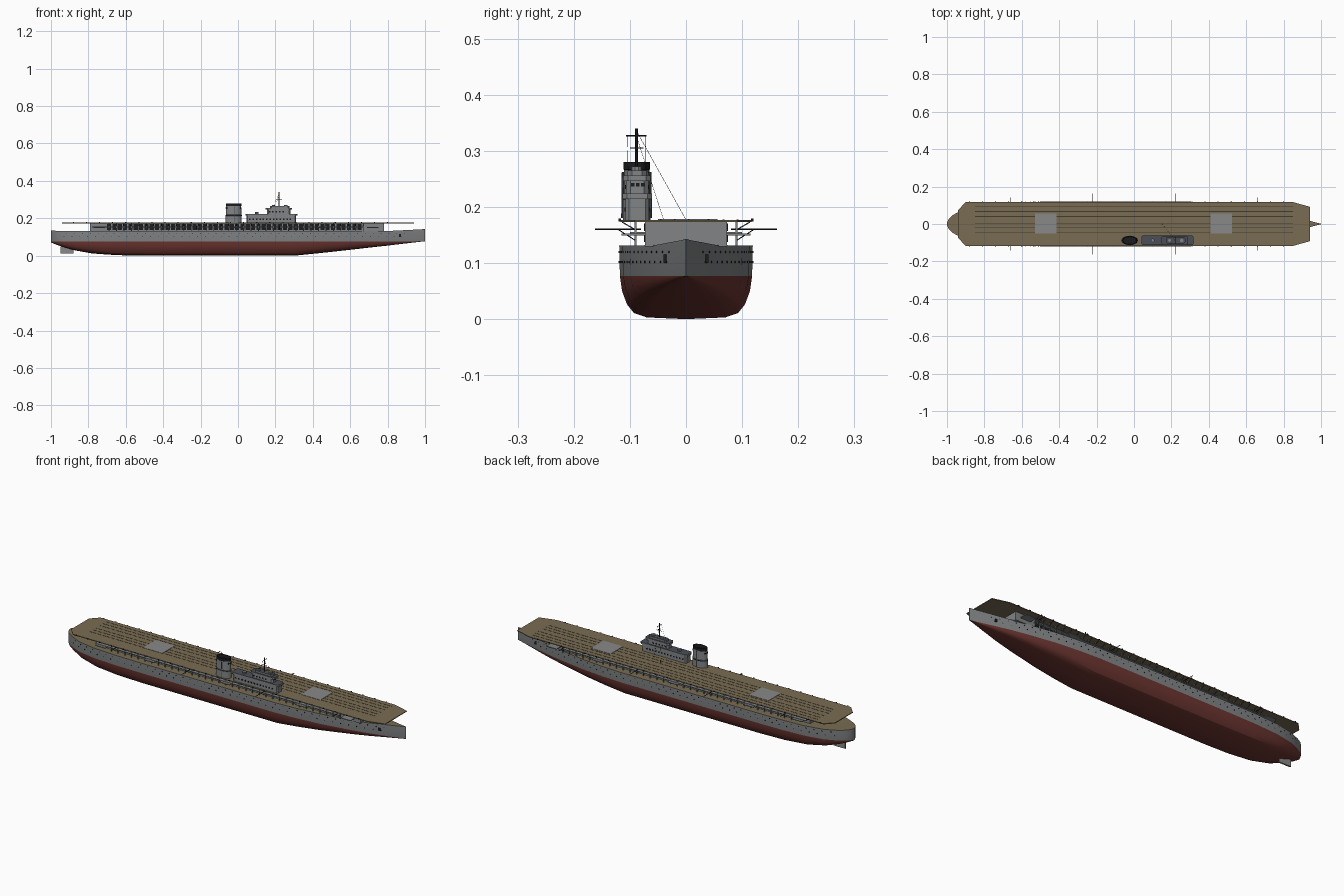
import bpy, bmesh, math
from mathutils import Vector, Matrix

if "Cube" in bpy.data.objects:
    bpy.data.objects.remove(bpy.data.objects["Cube"])


def mat(name, r, g, b):
    m = bpy.data.materials.new(name)
    m.diffuse_color = (r, g, b, 1)
    m.use_nodes = True
    m.node_tree.nodes["Principled BSDF"].inputs["Base Color"].default_value = m.diffuse_color
    return m


GREY = mat("hull grey", 0.22, 0.23, 0.235)
RED = mat("bottom red", 0.15, 0.036, 0.03)
TAN = mat("deck tan", 0.19, 0.15, 0.085)
SLATE = mat("island deck slate", 0.07, 0.08, 0.095)
BLACK = mat("black", 0.012, 0.012, 0.014)
DARK = mat("deck line brown", 0.05, 0.042, 0.03)
LIFT = mat("lift grey", 0.25, 0.25, 0.25)


def finish(name, bm, mats, smooth=False):
    bmesh.ops.recalc_face_normals(bm, faces=bm.faces)
    me = bpy.data.meshes.new(name)
    bm.to_mesh(me)
    bm.free()
    for m in mats:
        me.materials.append(m)
    ob = bpy.data.objects.new(name, me)
    bpy.context.collection.objects.link(ob)
    if smooth:
        bpy.context.view_layer.objects.active = ob
        ob.select_set(True)
        bpy.ops.object.shade_smooth_by_angle(angle=math.radians(30))
        ob.select_set(False)
    return ob


def boxes(name, items, m, top=None):
    """One object from boxes (x0, x1, y0, y1, z0, z1); optional colour on top faces."""
    bm = bmesh.new()
    for x0, x1, y0, y1, z0, z1 in items:
        M = Matrix.Translation(((x0 + x1) / 2, (y0 + y1) / 2, (z0 + z1) / 2)) @ \
            Matrix.Diagonal((x1 - x0, y1 - y0, z1 - z0, 1))
        bmesh.ops.create_cube(bm, size=1, matrix=M)
    if top:
        bm.normal_update()
        for f in bm.faces:
            f.material_index = int(f.normal.z > 0.9)
    return finish(name, bm, [m, top] if top else [m])


def rods(name, items, m, seg=5):
    """One object from rods (start, end, radius)."""
    bm = bmesh.new()
    for p, q, r in items:
        p, q = Vector(p), Vector(q)
        d = q - p
        M = Matrix.Translation((p + q) / 2) @ d.to_track_quat('Z', 'Y').to_matrix().to_4x4()
        bmesh.ops.create_cone(bm, cap_ends=True, segments=seg, radius1=r, radius2=r,
                              depth=d.length, matrix=M)
    return finish(name, bm, [m])


def prism(name, outline, z0, z1, mats, rule=None):
    bm = bmesh.new()
    lo = [bm.verts.new((x, y, z0)) for x, y in outline]
    hi = [bm.verts.new((x, y, z1)) for x, y in outline]
    n = len(outline)
    bm.faces.new(lo)
    t = bm.faces.new(hi)
    for i in range(n):
        bm.faces.new((lo[i], lo[(i + 1) % n], hi[(i + 1) % n], hi[i]))
    if len(mats) > 1:
        t.material_index = 1
    return finish(name, bm, mats)


# hull: stations of (x, half width, keel height, deck height)
WL = 0.077
ST = [(-1, .008, .07, .134), (-.988, .03, .066, .134), (-.968, .048, .058, .133), (-.94, .064, .048, .132),
      (-.88, .09, .03, .131), (-.78, .109, .012, .131), (-.65, .117, .003, .131), (-.5, .119, 0, .131),
      (.3, .119, 0, .131), (.42, .113, .012, .131), (.55, .1, .026, .131), (.7, .075, .043, .131),
      (.8, .054, .054, .132), (.9, .028, .066, .137), (.98, .006, .075, .141), (1, .001, .0765, .143)]
SEC = [(0, 0), (.07 / .119, .003), (.093 / .119, .011), (.105 / .119, .026), (.114 / .119, .05), (.99, WL), (1, None)]


def half_width(x):
    for a, b in zip(ST, ST[1:]):
        if a[0] <= x <= b[0]:
            return a[1] + (b[1] - a[1]) * (x - a[0]) / (b[0] - a[0])


bm = bmesh.new()
rings = []
for x, w, k, top in ST:
    half = [(w * s, top if z is None else k + z * (WL - k) / WL) for s, z in SEC]
    pts = [(-y, z) for y, z in reversed(half)] + half[1:]
    rings.append([bm.verts.new((x, y, z)) for y, z in pts])
n = len(rings[0])
for a, b in zip(rings, rings[1:]):
    for i in range(n):
        f = bm.faces.new((a[i], b[i], b[(i + 1) % n], a[(i + 1) % n]))
        f.material_index = 2 if i == n - 1 else (0 if i in (0, n - 2) else 1)
for r in (rings[0], rings[-1]):
    bm.faces.new(r)
finish("hull", bm, [GREY, RED, TAN], True)

# portholes in two rows, and anchors
ports = []
for row, z in enumerate((.102, .12)):
    for i in range(44):
        x = -.93 + i * .042 + row * .015
        for s in (-1, 1):
            y = s * half_width(x)
            ports.append((x - .002, x + .002, y - .0012, y + .0012, z - .0018, z + .0018))
boxes("portholes", ports, BLACK)
boxes("anchors", [(.862, .872, s * .036 - .004, s * .036 + .004, .1, .115) for s in (-1, 1)], BLACK)
boxes("rudder", [(-.95, -.88, -.004, .004, .012, .05)], LIFT)

# hangar under the flight deck
boxes("hangar", [(-.79, .78, -.073, .073, .129, .174)], GREY)

# side galleries: dark openings, walkway, columns, braces
open_, walk, cols, brace = [], [], [], []
for s in (-1, 1):
    for z0, z1 in ((.137, .15), (.157, .17)):
        for i in range(48):
            x = -.7 + i * .0285
            a, b = sorted((s * .072, s * .075))
            open_.append((x, x + .022, a, b, z0, z1))
    a, b = sorted((s * .073, s * .1))
    walk += [(-.78, .67, a, b, .152, .155)]
    for i in range(37):
        x = -.77 + i * .04
        if abs(x) < .72:
            cols.append((x - .002, x + .002, s * .09 - .002, s * .09 + .002, .13, .174))
            brace.append(((x, s * .088, .158), (x, s * .114, .173), .001))
boxes("hangar_openings", open_, BLACK)
boxes("gallery_walkway", walk, GREY)
boxes("gallery_columns", cols, GREY)
rods("deck_braces", brace, SLATE, 4)

# gun platforms outside the gallery
plat = []
for x in (-.74, -.45, .0, .45, .72):
    for s in (-1, 1):
        a, b = sorted((s * .073, s * .115))
        plat.append((x - .03, x + .03, a, b, .149, .153))
boxes("gun_platforms", plat, GREY)

# flight deck with clipped corners
e = [(-.94, .075), (-.9, .117), (.85, .117), (.94, .092)]
prism("flight_deck", e + [(x, -y) for x, y in reversed(e)], .173, .177, [TAN])
boxes("deck_lines", [(-.85, .85, y - .0016, y + .0016, .1765, .1776)
                     for y in (-.045, -.02, .005, .04, .067, .092)], DARK)
boxes("lifts", [(-.53, -.415, -.05, .056, .17, .1785), (.41, .525, -.05, .056, .17, .1785)], LIFT)
boxes("deck_edge_fittings", [(-.88 + i * .07 - .003, -.88 + i * .07 + .003, s * .118 - .002, s * .118 + .002, .174, .179)
                             for i in range(25) for s in (-1, 1)], BLACK)

# folding side booms
boom = []
for x, y in ((-.66, .142), (-.22, .162), (.22, .162), (.66, .142)):
    for s in (-1, 1):
        boom += [((x, s * .08, .16), (x, s * y, .16), .0016), ((x, s * .09, .14), (x, s * .12, .159), .001)]
rods("side_booms", boom, BLACK)


# island: stacked tiers with slate decks
def tier(x0, x1, y0, y1, c=.012):
    return [(x0, y0 + c), (x0 + c, y0), (x1 - c, y0), (x1, y0 + c), (x1, y1 - c), (x1 - c, y1), (x0 + c, y1), (x0, y1 - c)]


prism("island_base", tier(.045, .31, -.108, -.066, .006), .176, .216, [GREY, SLATE])
prism("island_bridge_deck", tier(.04, .318, -.113, -.061, .008), .214, .224, [GREY, SLATE])
prism("island_upper", tier(.155, .28, -.107, -.067, .008), .222, .252, [GREY, SLATE])
prism("island_bridge_wing", tier(.148, .29, -.111, -.063, .008), .246, .256, [GREY, SLATE])
prism("island_top", tier(.17, .275, -.104, -.07, .008), .254, .265, [GREY, SLATE])
win = []
for z, x0, x1, ya, yb in ((.232, .165, .27, -.1075, -.0665), (.192, .06, .3, -.1085, -.0655)):
    for i in range(int((x1 - x0) / .018)):
        for y in (ya, yb):
            win.append((x0 + i * .018, x0 + i * .018 + .008, y - .001, y + .001, z, z + .007))
win += [(.2795, .281, -.098 + i * .009, -.092 + i * .009, .236, .243) for i in range(3)]
boxes("island_windows", win, BLACK)
rods("directors", [((.255, -.088, .262), (.255, -.088, .272), .01), ((.1, -.088, .222), (.1, -.088, .234), .01),
                   ((.19, -.088, .262), (.19, -.088, .27), .008)], GREY, 10)

# mast with yards and rigging
rods("mast", [((.22, -.088, .26), (.22, -.088, .34), .0025), ((.22, -.107, .327), (.22, -.07, .327), .0012),
              ((.205, -.088, .3), (.235, -.088, .3), .0012), ((.22, -.1, .305), (.22, -.076, .305), .0012)], BLACK, 6)
rods("rigging", [((.22, -.088, .325), (.22, -.04, .177), .0004), ((.22, -.088, .335), (.15, 0, .177), .0004),
                 ((.22, -.105, .327), (.2, -.103, .265), .0004), ((.22, -.072, .327), (.2, -.072, .265), .0004)], BLACK, 3)

# funnel: tapered oval with bands, black cap and hollow mouth
bm = bmesh.new()
prof = [(1, .176, 0), (1, .213, 0), (1.03, .214, 1), (1.03, .218, 0), (.96, .219, 0), (.93, .266, 1),
        (.96, .267, 1), (.96, .28, 1), (.86, .28, 1), (.82, .262, 1)]
rings = []
for r, z, k in prof:
    rings.append([bm.verts.new((-.023 + .043 * r * math.cos(t * math.pi / 12),
                                -.088 + .0245 * r * math.sin(t * math.pi / 12), z)) for t in range(24)])
for j, (a, b) in enumerate(zip(rings, rings[1:])):
    for i in range(24):
        f = bm.faces.new((a[i], a[(i + 1) % 24], b[(i + 1) % 24], b[i]))
        f.material_index = prof[j][2]
for r in (rings[0], rings[-1]):
    bm.faces.new(r).material_index = 1
finish("funnel", bm, [GREY, BLACK], True)
rods("funnel_pipes", [((-.02, s * .0255 - .088, .18), (-.02, s * .0245 - .088, .262), .002) for s in (-1, 1)], SLATE, 6)
vents = []
for i in range(-1, 2):
    for s in (-1, 1):
        x = -.023 + s * .041 - s * abs(i) * .005
        vents.append((x - .002, x + .002, -.091 + i * .01, -.085 + i * .01, .252, .258))
boxes("funnel_vents", vents, BLACK)
